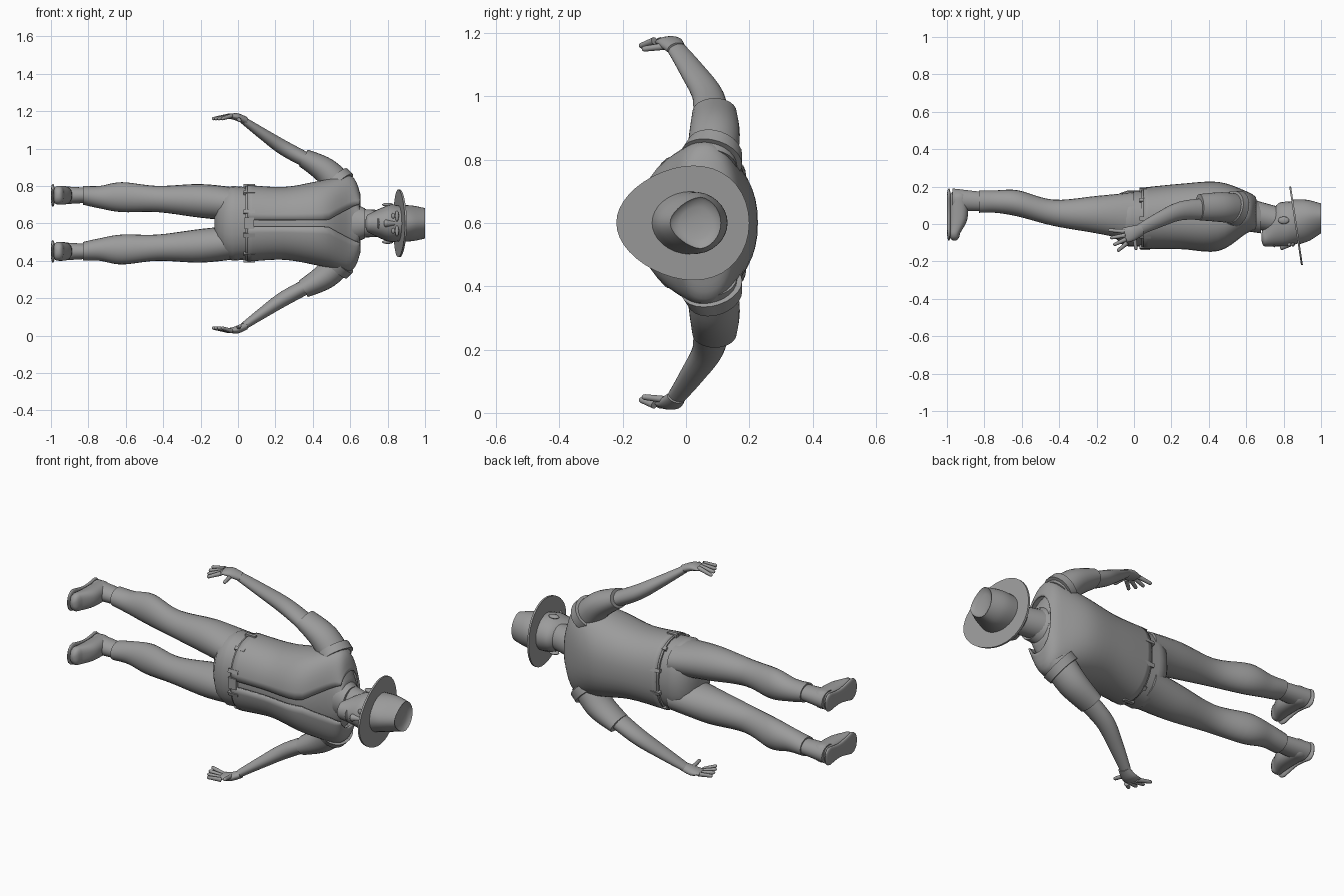
import bpy, bmesh, math
from mathutils import Vector, Matrix, Euler

if "Cube" in bpy.data.objects:
    bpy.data.objects.remove(bpy.data.objects["Cube"])

MID = 0.6  # height of the body's mirror plane
X, Y, Z = Vector((1, 0, 0)), Vector((0, 1, 0)), Vector((0, 0, 1))

shade = (0.33, 0.33, 0.33, 1)
grey = bpy.data.materials.new("plain_grey")
grey.use_nodes = True
grey.diffuse_color = shade
grey.node_tree.nodes["Principled BSDF"].inputs["Base Color"].default_value = shade


def finish(name, bm, pair=False):
    """Turn a bmesh into a smooth object whose origin lies on the mirror plane."""
    bmesh.ops.recalc_face_normals(bm, faces=bm.faces)
    for face in bm.faces:
        face.smooth = True
    mesh = bpy.data.meshes.new(name)
    bm.to_mesh(mesh)
    bm.free()
    mesh.set_sharp_from_angle(angle=math.radians(45))
    mesh.materials.append(grey)
    part = bpy.data.objects.new(name, mesh)
    part.location.z = MID
    bpy.context.collection.objects.link(part)
    if pair:
        mirror = part.modifiers.new("Mirror", 'MIRROR')
        mirror.use_axis = (False, False, True)
        mirror.use_mirror_merge = False
    return part


def spline(rows, steps=5):
    """Fill in smooth rings between the given ones."""
    rows = [Vector(row) for row in rows]
    last = len(rows) - 1
    filled = []
    for i in range(last):
        before, here = rows[max(i - 1, 0)], rows[i]
        after, beyond = rows[i + 1], rows[min(i + 2, last)]
        for k in range(steps):
            t = k / steps
            ease = t * t * (3 - 2 * t)
            bend = (after - before) * (1 - t) - (beyond - here) * t
            filled.append(here + (after - here) * ease + bend * (t * (1 - t) / 2))
    return filled + [rows[last]]


def loft(name, rows, axis=None, ref=Y, sides=24, power=1, pair=False,
         start_dome=0, end_dome=0, warp=None, gap=None):
    """Skin elliptical rings: x, y, z off the mirror plane, radius along ref, other radius."""
    rows = spline(rows)
    points = [Vector(row[:3]) for row in rows]
    rings = []
    for i, row in enumerate(rows):
        ahead, behind = points[min(i + 1, len(points) - 1)], points[max(i - 1, 0)]
        way = axis or (ahead - behind).normalized()
        rings.append((points[i], way, row[3], row[4]))

    # rounded ends shrink the last ring along a quarter circle
    def dome(ring, depth):
        centre, way, a, b = ring
        turns = [math.radians(angle) for angle in (25, 50, 75)]
        return [(centre + way * depth * math.sin(t), way, a * math.cos(t), b * math.cos(t))
                for t in turns]

    if start_dome:
        rings = dome(rings[0], -start_dome)[::-1] + rings
    if end_dome:
        rings = rings + dome(rings[-1], end_dome)

    bm = bmesh.new()
    grid = []
    for centre, way, a, b in rings:
        u = (ref - way * ref.dot(way)).normalized()
        v = way.cross(u)
        skip = math.asin(min(gap(centre.x) / b, 1)) if gap else 0
        ring = []
        for k in range(sides + 1 if gap else sides):
            turn = math.pi + skip + (math.tau - 2 * skip) * k / sides
            c, s = math.cos(turn), math.sin(turn)
            point = centre + u * math.copysign(abs(c) ** power, c) * a
            point += v * math.copysign(abs(s) ** power, s) * b
            ring.append(bm.verts.new(warp(point) if warp else point))
        grid.append(ring)
    for low, high in zip(grid, grid[1:]):
        for k in range(sides):
            j = (k + 1) % len(low)
            bm.faces.new((low[k], low[j], high[j], high[k]))
    if not gap:
        bm.faces.new(grid[0])
        bm.faces.new(grid[-1])
    return finish(name, bm, pair)


def trunk(name, rows, axis=X, **options):
    """Loft centred on the mirror plane: x, y, depth radius, width radius."""
    return loft(name, [(x, y, 0, a, b) for x, y, a, b in rows], axis, **options)


def ball(name, centre, size, pair=False):
    bm = bmesh.new()
    bmesh.ops.create_uvsphere(bm, u_segments=16, v_segments=10, radius=1,
                              matrix=Matrix.LocRotScale(Vector(centre), None, Vector(size)))
    finish(name, bm, pair)


def add_box(bm, centre, size, roll=0):
    place = Matrix.LocRotScale(Vector(centre), Euler((roll, 0, 0)), Vector(size))
    bmesh.ops.create_cube(bm, size=1, matrix=place)


# Trousers
trunk("hips", [(.09, .03, .15, .19), (-.03, .03, .15, .2)], -X, power=.9, end_dome=.1)
loft("trouser_leg", [(0, .04, .1, .13, .09), (-.2, .05, .12, .1, .09),
                     (-.43, .06, .13, .07, .07), (-.62, .11, .14, .07, .08),
                     (-.74, .12, .14, .06, .06), (-.83, .12, .15, .06, .05)],
     -X, pair=True)

# Boots
loft("boot_shaft", [(-.8, .12, .15, .05, .04), (-.97, .13, .15, .06, .05)], -X, pair=True)
loft("boot_foot", [(-.94, .14, .15, .05, .05), (-.94, .03, .15, .05, .05),
                   (-.96, -.05, .15, .03, .05)],
     -Y, ref=X, power=.8, pair=True, start_dome=.04, end_dome=.04)
loft("boot_sole", [(-.99, .15, .15, .01, .05), (-.99, .06, .15, .01, .04),
                   (-.99, -.04, .15, .01, .06)],
     -Y, ref=X, power=.7, pair=True, start_dome=.04, end_dome=.05)

# Shirt body, with an open vest that follows it and flares at the shoulders
torso = [(.05, .03, .15, .19), (.25, .04, .16, .18), (.45, .04, .17, .2),
         (.6, .06, .1, .18), (.65, .05, .08, .1)]
trunk("shirt_body", torso, power=.9)


def flare(x):
    return .01 + .06 * max(0, 1 - abs(x - MID) / .2)


vest = trunk("open_vest", [(x, y, a + .01, b + flare(x)) for x, y, a, b in torso],
             sides=40, power=.9, gap=lambda x: .013 + max(0, x - .48) / 2)
edge = vest.modifiers.new("Thickness", 'SOLIDIFY')
edge.thickness, edge.offset = .01, 0

# Belt with loops and buckle
trunk("belt", [(.04, .03, .16, .2), (.08, .03, .16, .2)], sides=40, power=.9)
loops = bmesh.new()
for k in range(10):
    turn = math.tau * (k + .5) / 10
    spot = (.06, .03 - .16 * math.cos(turn), .2 * math.sin(turn))
    add_box(loops, spot, (.06, .02, .02), -turn)
finish("belt_loops", loops)
buckle = bmesh.new()
add_box(buckle, (.06, -.13, 0), (.05, .02, .06))
finish("belt_buckle", buckle)

# Sleeves and arms
loft("sleeve", [(.56, .08, .18, .08, .08), (.47, .09, .28, .08, .07),
                (.35, .09, .35, .07, .05)], pair=True)
loft("armhole_trim", [(.55, .08, .2, .1, .09), (.52, .09, .23, .09, .09)], pair=True)
loft("arm", [(.4, .08, .32, .06, .04), (.25, .07, .4, .05, .04),
             (.13, .02, .48, .04, .03), (.03, -.03, .55, .03, .02)], pair=True)
loft("palm", [(.04, -.03, .55, .03, .02), (-.01, -.05, .57, .04, .02),
              (-.05, -.06, .57, .04, .01)], pair=True, end_dome=.01)


# Fingers fan out from the palm, shorter toward the index finger
def digit(name, root, tip):
    thick, thin = (.012, .012), (.009, .009)
    loft(name, [(*root, *thick), (*tip, *thin)], ref=Z, sides=12, pair=True, end_dome=.01)


for k, name in enumerate(("little_finger", "ring_finger", "middle_finger", "index_finger")):
    fan = math.radians(15 * k - 5)
    reach = .08 - .006 * k
    root = Vector((.005 * k - .05, -.04 - .02 * k, .575))
    digit(name, root, root - Vector((math.cos(fan) * reach, math.sin(fan) * reach, .015)))
digit("thumb", (0, -.05, .56), (.01, -.13, .55))

# Neck, collar and head
trunk("neck", [(.6, .06, .08, .08), (.78, .02, .07, .07)])
trunk("shirt_collar", [(.61, .06, .1, .11), (.68, .03, .08, .08)])
trunk("head", [(.7, -.07, .05, .05), (.76, -.01, .11, .08), (.82, 0, .12, .1),
               (.89, .01, .11, .09)], start_dome=.02)
trunk("nose", [(.84, -.11, .01, .01), (.79, -.12, .02, .02)], -X, sides=12, end_dome=.01)
ball("eye", (.83, -.11, .04), (.01, .01, .015), True)
ball("brow", (.85, -.11, .04), (.01, .01, .03), True)
ball("upper_lip", (.75, -.115, 0), (.006, .01, .03))
ball("lower_lip", (.74, -.11, 0), (.006, .01, .02))
ball("ear", (.8, .02, .1), (.03, .02, .01), True)

# Hat: an egg-shaped tilted brim, and a dented crown pinched toward the front
TILT, BASE = .15, .86


def shape_brim(p):
    return Vector((p.x - TILT * p.y, p.y, p.z * (1 + .8 * p.y)))


def shape_crown(p):
    rise = (p.x - BASE) / (1 - BASE)
    pinch = 1 + 4 * rise * min(p.y, .05)
    return Vector((p.x - TILT * p.y * (1 - rise), p.y, p.z * pinch))


trunk("hat_brim", [(BASE, -.01, .21, .18), (BASE + .01, -.01, .21, .18)],
      sides=40, warp=shape_brim)
trunk("hat_crown", [(BASE, .01, .12, .1), (.93, .02, .11, .09), (1, .03, .08, .07)],
      sides=32, warp=shape_crown, end_dome=-.02)
